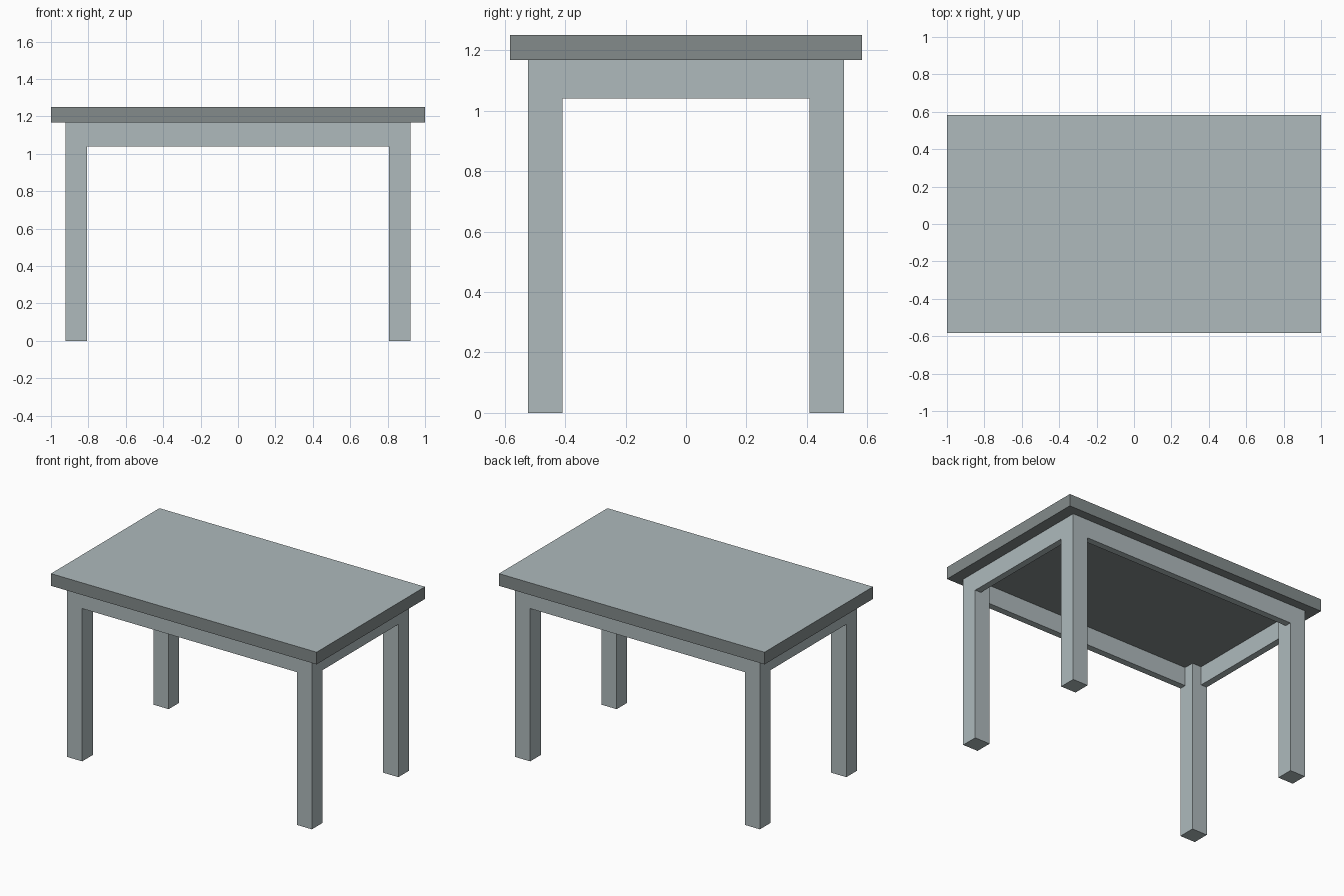
import bpy
import bmesh
from mathutils import Vector

if "Cube" in bpy.data.objects:
    bpy.data.objects.remove(bpy.data.objects["Cube"])


def material(name, rgb):
    m = bpy.data.materials.new(name)
    m.diffuse_color = (*rgb, 1.0)
    m.use_nodes = True
    m.node_tree.nodes["Principled BSDF"].inputs["Base Color"].default_value = m.diffuse_color
    return m


LIGHT = material("light grey", (0.425, 0.491, 0.503))
DARK = material("dark grey", (0.227, 0.258, 0.258))


def box(name, lo, hi, mats):
    """Axis-aligned box between two corners."""
    lo, hi = Vector(lo), Vector(hi)
    bm = bmesh.new()
    bmesh.ops.create_cube(bm, size=1.0)
    for v in bm.verts:
        v.co = Vector([(lo[i] + hi[i]) / 2 + v.co[i] * (hi[i] - lo[i]) for i in range(3)])
    mesh = bpy.data.meshes.new(name)
    bm.to_mesh(mesh)
    bm.free()
    for m in mats:
        mesh.materials.append(m)
    ob = bpy.data.objects.new(name, mesh)
    bpy.context.collection.objects.link(ob)
    return ob


TOP_X, TOP_Y = 1.0, 0.583       # half size of the table top
TOP_Z0, TOP_Z1 = 1.167, 1.25
OUT_X, OUT_Y = 0.922, 0.522     # outer faces of legs and aprons
LEG = 0.114
APRON_Z, APRON_T = 1.04, 0.045
IN_X, IN_Y = OUT_X - LEG, OUT_Y - LEG

# Table top: light upper face, dark rim and underside
top = box("table_top", (-TOP_X, -TOP_Y, TOP_Z0), (TOP_X, TOP_Y, TOP_Z1), [LIGHT, DARK])
for p in top.data.polygons:
    p.material_index = 0 if p.normal.z > 0.5 else 1

# Four legs
for sx, side in ((-1, "left"), (1, "right")):
    for sy, end in ((-1, "front"), (1, "back")):
        xs = sorted((sx * IN_X, sx * OUT_X))
        ys = sorted((sy * IN_Y, sy * OUT_Y))
        box(f"{end}_{side}_leg", (xs[0], ys[0], 0), (xs[1], ys[1], TOP_Z0), [LIGHT])

# Aprons between the legs, flush with their outer faces
for s, name in ((-1, "front_apron"), (1, "back_apron")):
    ys = sorted((s * OUT_Y, s * (OUT_Y - APRON_T)))
    box(name, (-IN_X, ys[0], APRON_Z), (IN_X, ys[1], TOP_Z0), [LIGHT])
for s, name in ((-1, "left_apron"), (1, "right_apron")):
    xs = sorted((s * OUT_X, s * (OUT_X - APRON_T)))
    box(name, (xs[0], -IN_Y, APRON_Z), (xs[1], IN_Y, TOP_Z0), [LIGHT])
